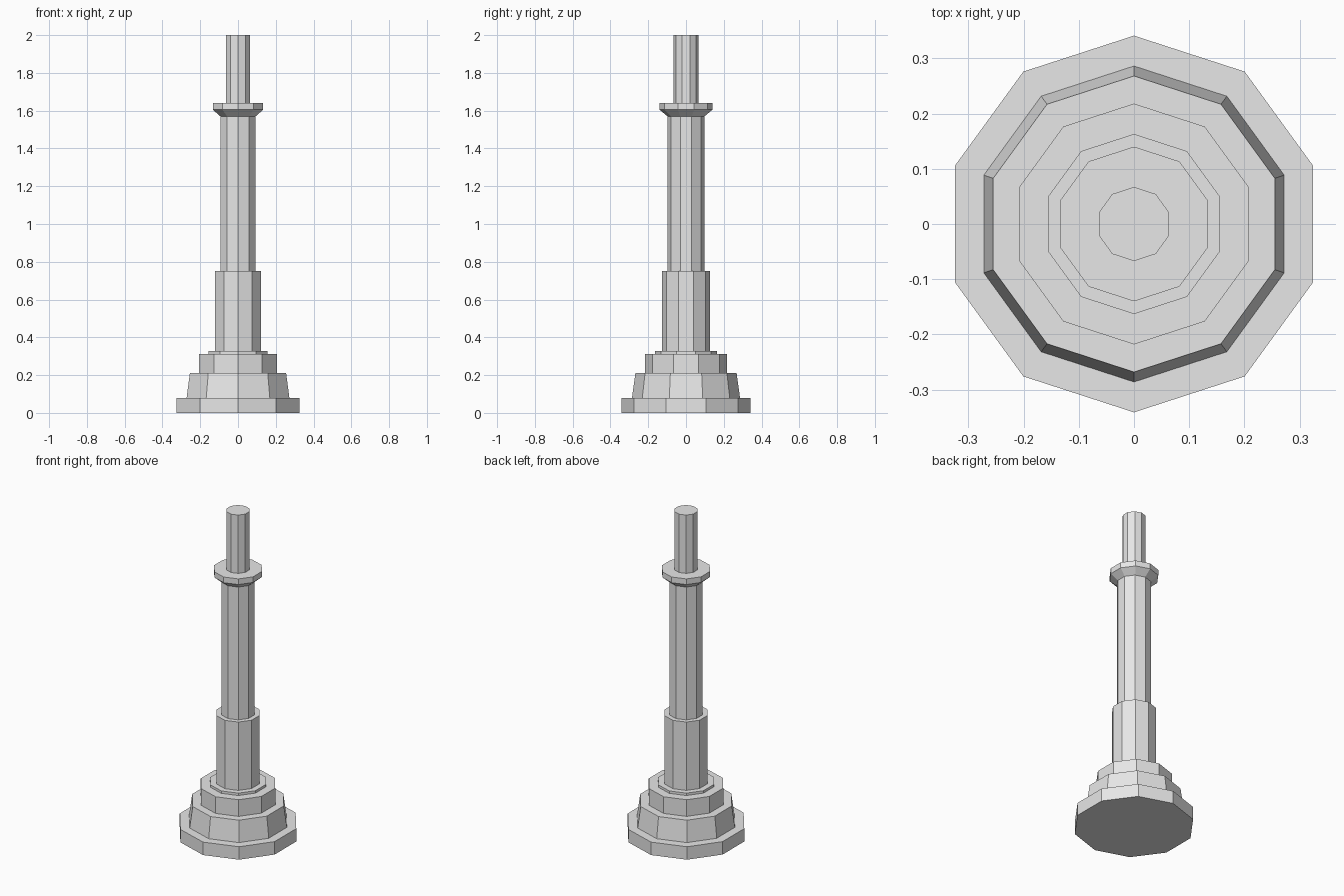
import bpy
import bmesh
from math import cos, sin, pi

cube = bpy.data.objects.get("Cube")
if cube:
    bpy.data.objects.remove(cube, do_unlink=True)

SIDES = 10

stone = bpy.data.materials.new("light grey stone")
stone.use_nodes = True
grey = (0.8, 0.8, 0.8, 1)
stone.diffuse_color = grey
stone.node_tree.nodes["Principled BSDF"].inputs["Base Color"].default_value = grey


def turned_part(name, profile):
    """Closed ten-sided solid from (radius, height) pairs, corners on +y and -y."""
    bm = bmesh.new()
    rings = []
    for radius, z in profile:
        angles = [pi / 2 + 2 * pi * i / SIDES for i in range(SIDES)]
        rings.append([bm.verts.new((radius * cos(a), radius * sin(a), z)) for a in angles])
    for low, high in zip(rings, rings[1:]):
        for i in range(SIDES):
            j = (i + 1) % SIDES
            bm.faces.new((low[i], low[j], high[j], high[i]))
    bm.faces.new(rings[0][::-1])
    bm.faces.new(rings[-1])
    mesh = bpy.data.meshes.new(name)
    bm.to_mesh(mesh)
    bm.free()
    mesh.materials.append(stone)
    obj = bpy.data.objects.new(name, mesh)
    bpy.context.collection.objects.link(obj)


# Stepped foot
turned_part("base_plinth", [(0.341, 0), (0.341, 0.08)])
turned_part("tapered_tier", [(0.286, 0.08), (0.268, 0.21)])
turned_part("upper_tier", [(0.218, 0.21), (0.218, 0.313)])
turned_part("thin_ring", [(0.163, 0.313), (0.163, 0.328)])

# Column
turned_part("lower_sleeve", [(0.127, 0.328), (0.127, 0.75)])
turned_part("main_shaft", [(0.098, 0.75), (0.098, 1.57)])

# Flared collar and top rod
turned_part("collar", [(0.098, 1.57), (0.14, 1.605), (0.14, 1.64)])
turned_part("top_rod", [(0.067, 1.64), (0.067, 2)])
